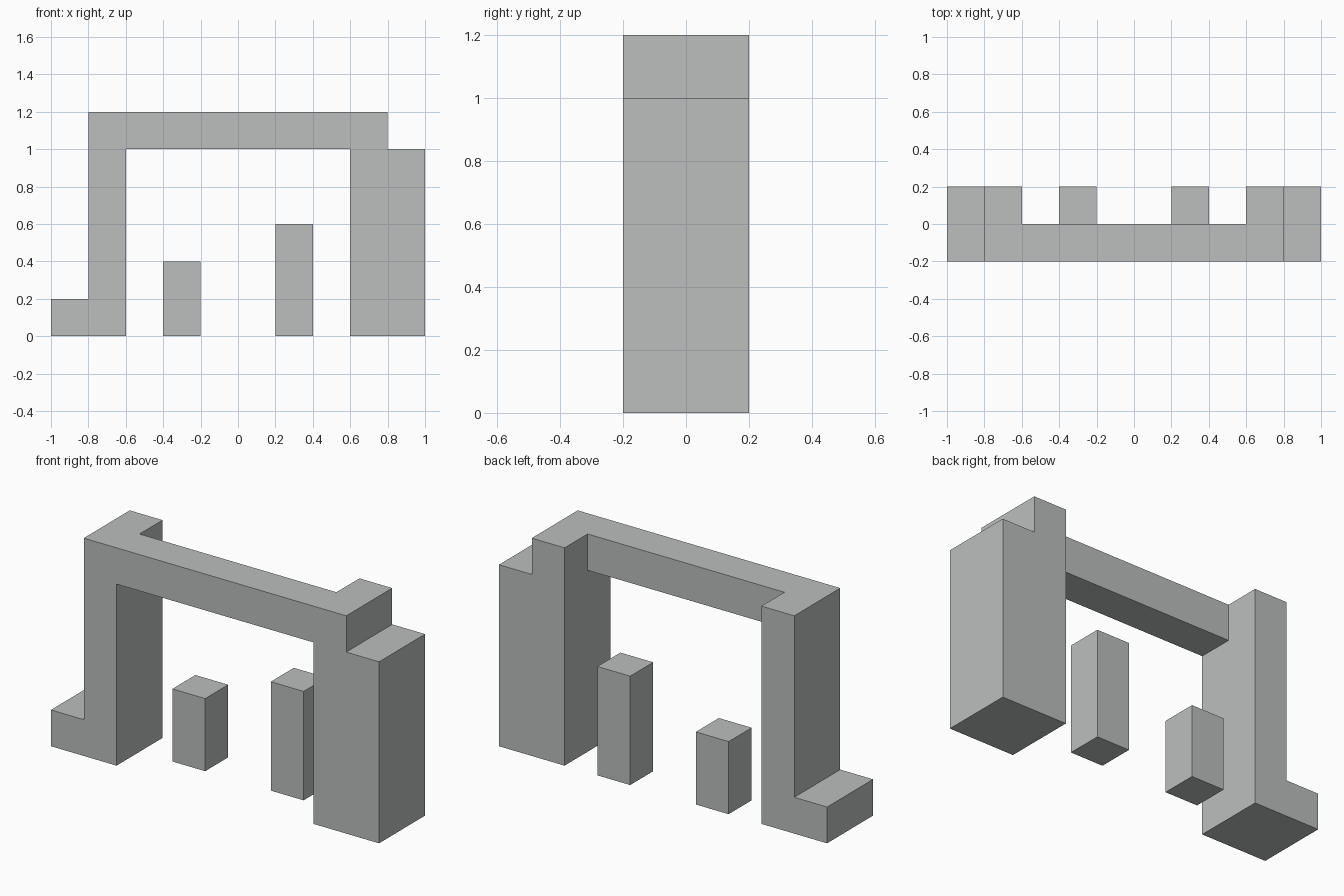
import bpy
import bmesh

cube = bpy.data.objects.get("Cube")
if cube:
    bpy.data.objects.remove(cube, do_unlink=True)

# One plain grey for every part
grey = bpy.data.materials.new("light grey")
grey.use_nodes = True
colour = (0.5, 0.52, 0.51, 1)
grey.diffuse_color = colour
grey.node_tree.nodes["Principled BSDF"].inputs["Base Color"].default_value = colour


def extrude_profile(name, outline, front, back):
    """Extrude an x-z outline along y into a closed solid."""
    bm = bmesh.new()
    face = bm.faces.new([bm.verts.new((x, front, z)) for x, z in outline])
    result = bmesh.ops.extrude_face_region(bm, geom=[face], use_keep_orig=True)
    moved = [v for v in result["geom"] if isinstance(v, bmesh.types.BMVert)]
    bmesh.ops.translate(bm, vec=(0, back - front, 0), verts=moved)
    bmesh.ops.recalc_face_normals(bm, faces=bm.faces)
    mesh = bpy.data.meshes.new(name)
    bm.to_mesh(mesh)
    bm.free()
    mesh.materials.append(grey)
    obj = bpy.data.objects.new(name, mesh)
    bpy.context.collection.objects.link(obj)
    return obj


def block(name, x0, x1, z0, z1, front, back):
    return extrude_profile(name, [(x0, z0), (x1, z0), (x1, z1), (x0, z1)], front, back)


def stepped_pillar(name, side, step_height):
    """Full-depth pillar with an outer step on the given side."""
    outline = [(0.6, 0), (1, 0), (1, step_height), (0.8, step_height),
               (0.8, 1.2), (0.6, 1.2)]
    return extrude_profile(name, [(side * x, z) for x, z in outline], -0.2, 0.2)


# Portal: two pillars joined by a beam along the front
stepped_pillar("right_pillar", -1, 0.2)
stepped_pillar("left_pillar", 1, 1.0)
block("top_beam", -0.6, 0.6, 1.0, 1.2, -0.2, 0)

# Free-standing posts behind the opening
block("short_post", -0.4, -0.2, 0, 0.4, 0, 0.2)
block("tall_post", 0.2, 0.4, 0, 0.6, 0, 0.2)
